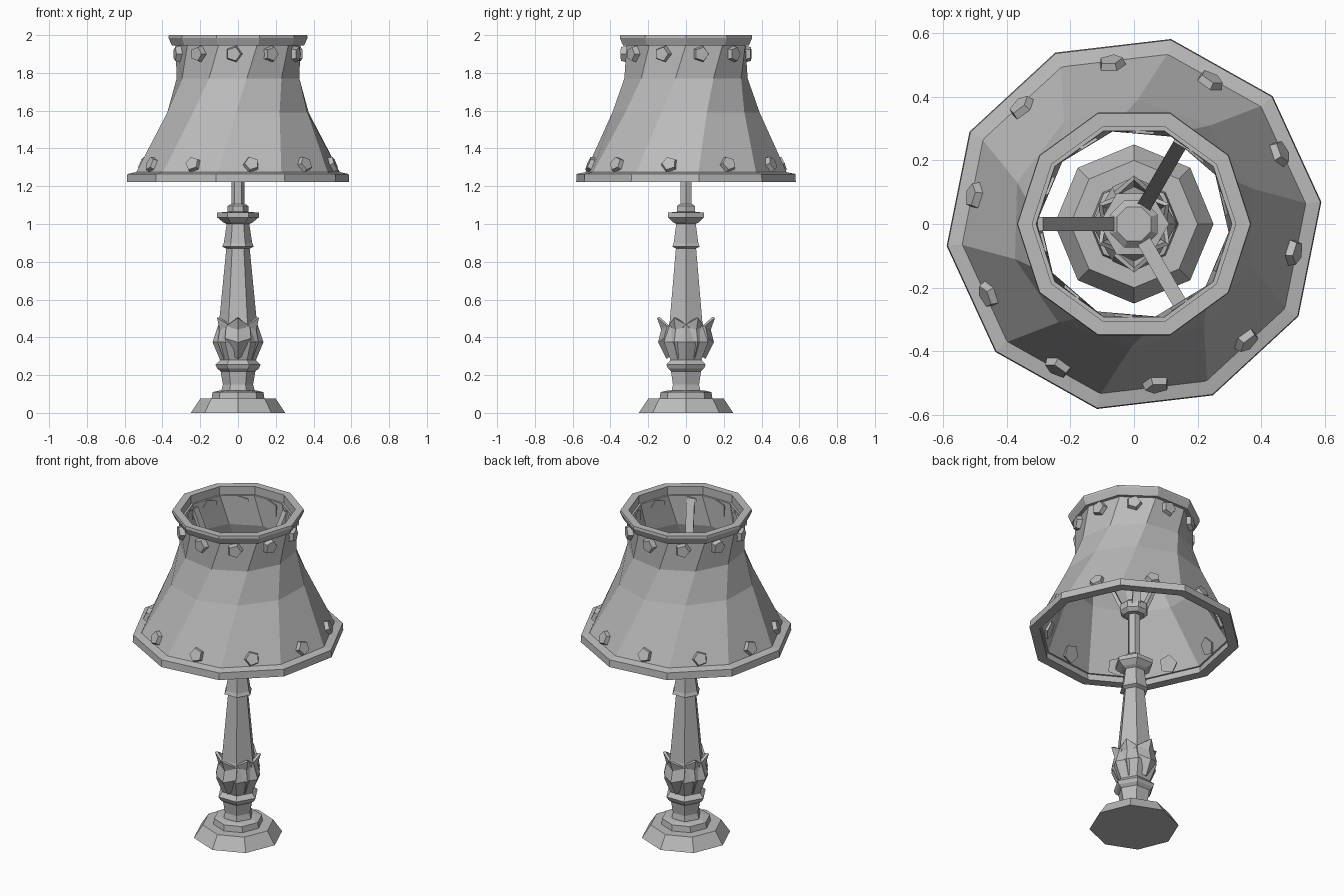
import bpy, bmesh
from math import cos, sin, pi, radians
from mathutils import Vector, Matrix

cube = bpy.data.objects.get("Cube")
if cube:
    bpy.data.objects.remove(cube, do_unlink=True)

# One plain grey for the whole lamp
grey = bpy.data.materials.new("plain grey")
grey.use_nodes = True
grey.diffuse_color = (0.5, 0.5, 0.5, 1)
grey.node_tree.nodes["Principled BSDF"].inputs["Base Color"].default_value = (0.5, 0.5, 0.5, 1)


def finish(name, bm):
    bmesh.ops.recalc_face_normals(bm, faces=bm.faces)
    mesh = bpy.data.meshes.new(name)
    bm.to_mesh(mesh)
    bm.free()
    mesh.materials.append(grey)
    obj = bpy.data.objects.new(name, mesh)
    bpy.context.collection.objects.link(obj)
    return obj


def lathe(name, profile, sides, turn=0, closed=False):
    """Flat-sided turning; a profile point is (radius, z, optional twist)."""
    bm = bmesh.new()
    rings = []
    for r, z, *twist in profile:
        start = radians(turn + sum(twist))
        angles = [start + 2 * pi * i / sides for i in range(sides)]
        rings.append([bm.verts.new((r * cos(a), r * sin(a), z)) for a in angles])
    pairs = list(zip(rings, rings[1:]))
    if closed:
        pairs.append((rings[-1], rings[0]))
    else:
        bm.faces.new(rings[0])
        bm.faces.new(rings[-1])
    for low, high in pairs:
        for i in range(sides):
            j = (i + 1) % sides
            bm.faces.new((low[i], low[j], high[j], high[i]))
    return finish(name, bm)


def studs(name, start, r, z, lean, flip):
    """Ring of ten five-sided studs set on the shade."""
    bm = bmesh.new()
    for k in range(10):
        a = radians(start + 36 * k)
        out = Vector((cos(a) * cos(lean), sin(a) * cos(lean), sin(lean)))
        side = Vector((-sin(a), cos(a), 0))
        up = out.cross(side)
        place = Matrix((side, up, out)).transposed().to_4x4()
        place.translation = (r * cos(a), r * sin(a), z)
        spin = Matrix.Rotation(flip * pi / 2, 4, 'Z')
        bmesh.ops.create_cone(bm, cap_ends=True, segments=5, radius1=0.054,
                              radius2=0.038, depth=0.06, matrix=place @ spin)
    return finish(name, bm)


def leaf(name, angle, size):
    """Ridged leaf that hugs the bulb and flares at its tip."""
    bm = bmesh.new()
    rows = [(0.09, 0.29, 0.03), (0.13, 0.375, 0.065), (0.115, 0.44, 0.06)]
    turn = Matrix.Rotation(radians(angle), 3, 'Z')
    grid = []
    for r, z, w in rows:
        pts = [(r * size - 0.03, -w, z + 0.02), (r * size, 0, z), (r * size - 0.03, w, z + 0.02)]
        grid.append([bm.verts.new(turn @ Vector(p)) for p in pts])
    tip = bm.verts.new(turn @ Vector((0.135 * size, 0, 0.505)))
    for low, high in zip(grid, grid[1:]):
        for i in range(2):
            bm.faces.new((low[i], low[i + 1], high[i + 1], high[i]))
    for i in range(2):
        bm.faces.new((grid[-1][i], grid[-1][i + 1], tip))
    obj = finish(name, bm)
    solid = obj.modifiers.new("thickness", 'SOLIDIFY')
    solid.thickness = 0.015
    solid.offset = 0
    return obj


# Base and turned stem
lathe("base", [(0.25, 0), (0.2, 0.075)], 8)
lathe("plinth", [(0.14, 0.075), (0.135, 0.11), (0.1, 0.118)], 8)
lathe("stem", [(0.09, 0.11), (0.08, 0.15), (0.092, 0.22), (0.11, 0.235), (0.12, 0.255),
               (0.095, 0.28), (0.135, 0.375), (0.1, 0.48), (0.062, 0.87), (0.084, 0.88),
               (0.075, 0.9), (0.06, 1.0), (0.08, 1.01), (0.11, 1.035), (0.11, 1.06),
               (0.055, 1.065), (0.055, 1.095), (0.04, 1.105)], 6)
lathe("rod", [(0.035, 1.1), (0.035, 1.4)], 6)

# Leaves round the bulb
for i in range(6):
    angle = 30 + 60 * i
    leaf("leaf_%d" % (i + 1), angle, 1.08 if angle % 180 == 90 else 0.9)

# Shade holder: hub and three rising arms
lathe("hub", [(0.06, 1.36), (0.08, 1.38), (0.08, 1.42), (0.058, 1.44)], 8, 22.5)
for i in range(3):
    bm = bmesh.new()
    foot, head = Vector((0.06, 0, 1.4)), Vector((0.295, 0, 1.93))
    along = head - foot
    bmesh.ops.create_cube(bm, size=1, matrix=Matrix.Translation((foot + head) / 2)
                          @ along.to_track_quat('Z', 'Y').to_matrix().to_4x4()
                          @ Matrix.Diagonal((0.045, 0.02, along.length, 1)))
    bmesh.ops.rotate(bm, verts=bm.verts, matrix=Matrix.Rotation(radians(60 + 120 * i), 3, 'Z'))
    finish("arm_%d" % (i + 1), bm)

# Twisted flaring shade with wall thickness, and its two rims
outer = [(0.33, 1.95, 0), (0.33, 1.77, -9.8), (0.39, 1.59, -19.6), (0.55, 1.26, -29.3)]
inner = [(r - 0.022, z, t) for r, z, t in reversed(outer)]
lathe("shade", outer + inner, 10, closed=True)
lathe("top_rim", [(0.32, 1.945), (0.35, 1.945), (0.368, 1.985), (0.366, 2.0), (0.32, 2.0)], 10, closed=True)
lathe("bottom_rim", [(0.535, 1.222), (0.593, 1.222), (0.59, 1.265), (0.54, 1.275)], 10, 6.7, closed=True)

# Studs around both ends of the shade
studs("top_studs", 14, 0.315, 1.9, 0, -1)
studs("bottom_studs", 26, 0.495, 1.31, 0.4, 1)
